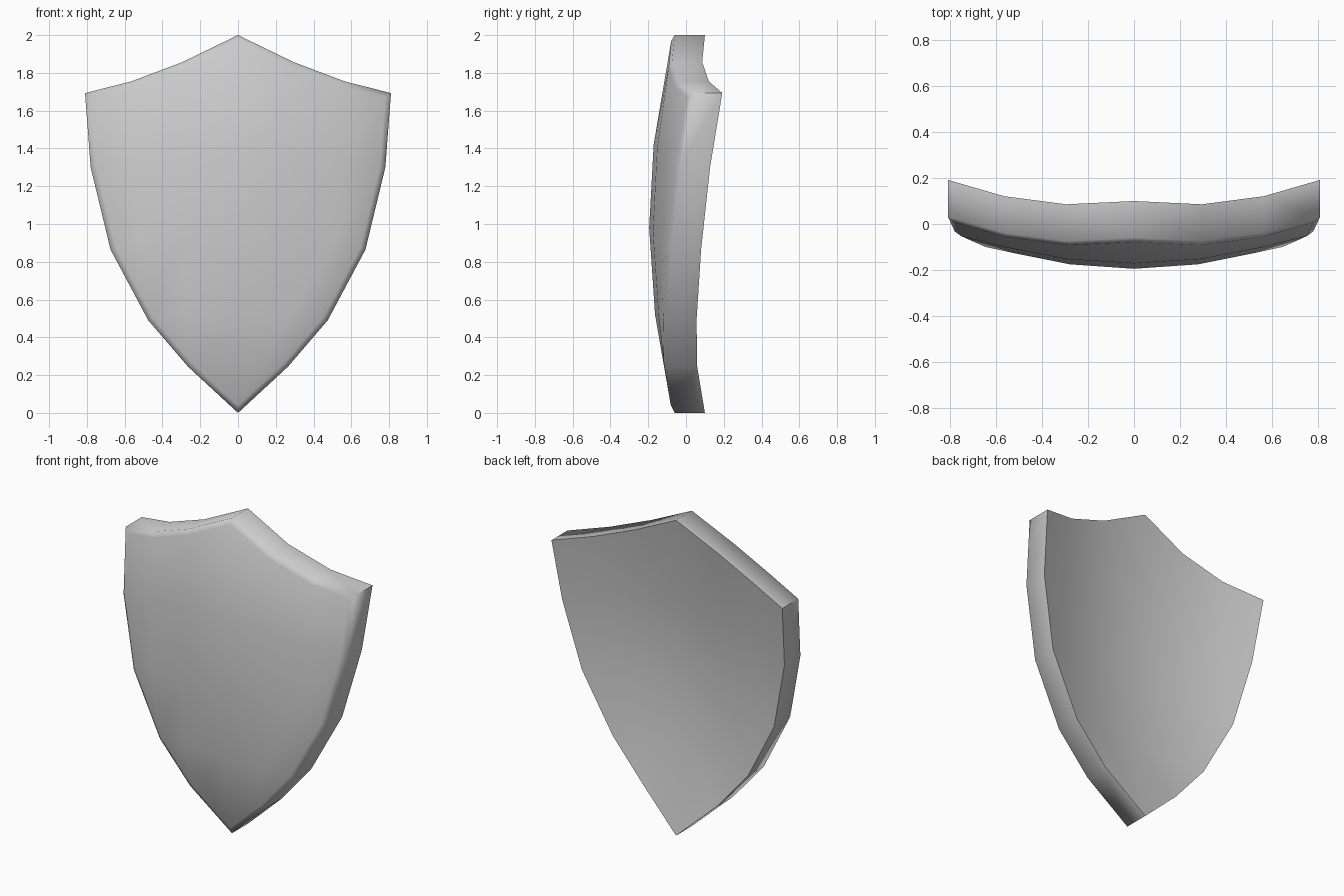
import bpy, bmesh

if "Cube" in bpy.data.objects:
    bpy.data.objects.remove(bpy.data.objects["Cube"])

THICK = 0.16
INSET = 0.03

# right half of the plate as rows (x, z), top to bottom
rows = [
    [(0, 2.0), (0.295, 1.857), (0.565, 1.755), (0.81, 1.693)],
    [(0, 1.42), (0.29, 1.40), (0.56, 1.35), (0.78, 1.30)],
    [(0, 0.98), (0.28, 0.96), (0.52, 0.92), (0.675, 0.865)],
    [(0, 0.52), (0.27, 0.51), (0.475, 0.49)],
    [(0, 0.0), (0.265, 0.245)],
]


def bulge(x, z):
    """Depth of the curved front surface."""
    return -0.195 + 0.247 * x * x + 0.135 * (z - 1) ** 2


# curved front sheet, built for both halves
bm = bmesh.new()
for s in (1, -1):
    grid = [[bm.verts.new((s * x, bulge(x, z), z)) for x, z in r] for r in rows]
    for a, b in zip(grid, grid[1:]):
        for i in range(len(a) - 1):
            quad = [a[i], a[i + 1]] + b[i:i + 2][::-1]
            bm.faces.new(quad if s < 0 else quad[::-1])
bmesh.ops.remove_doubles(bm, verts=bm.verts, dist=0.001)

# thickness: copy of the sheet moved back, joined by a rim wall
front = list(bm.faces)
rim = [e for e in bm.edges if e.is_boundary]
copy = bmesh.ops.duplicate(bm, geom=list(bm.verts) + list(bm.edges) + front)
twin = copy["vert_map"]
back_faces = [g for g in copy["geom"] if isinstance(g, bmesh.types.BMFace)]
for v in {v for f in back_faces for v in f.verts}:
    v.co.y += THICK
for e in rim:
    a, b = e.verts
    bm.faces.new((a, b, twin[b], twin[a]))
bmesh.ops.recalc_face_normals(bm, faces=bm.faces)

# softened front border
bmesh.ops.inset_region(bm, faces=front, thickness=INSET, use_even_offset=True)
ring = {v for f in front for v in f.verts
        if any(g not in front for g in v.link_faces)}
for v in ring:
    v.co.y = bulge(v.co.x, v.co.z) - 0.01

mesh = bpy.data.meshes.new("shield_plate")
bm.to_mesh(mesh)
bm.free()
shield = bpy.data.objects.new("shield_plate", mesh)
bpy.context.collection.objects.link(shield)
bpy.context.view_layer.objects.active = shield
shield.select_set(True)
bpy.ops.object.shade_smooth_by_angle(angle=1.25)
